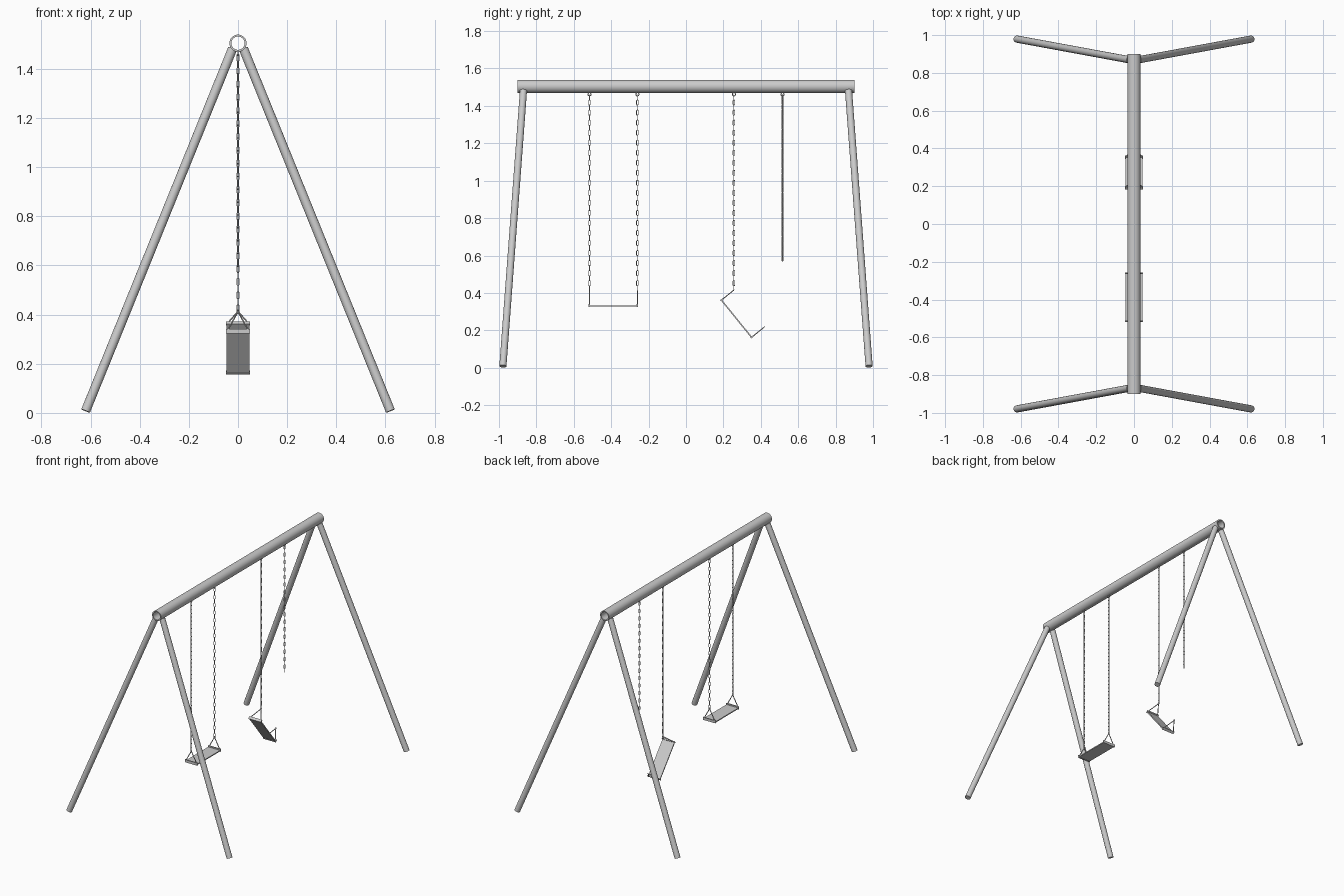
import bpy, bmesh, math
from mathutils import Vector, Matrix

if "Cube" in bpy.data.objects:
    bpy.data.objects.remove(bpy.data.objects["Cube"])


def material(name, v):
    m = bpy.data.materials.new(name)
    m.diffuse_color = (v, v, v, 1)
    m.use_nodes = True
    m.node_tree.nodes["Principled BSDF"].inputs["Base Color"].default_value = m.diffuse_color
    return m


STEEL = material("grey_steel", 0.60)


def finish(bm, name, mat=STEEL):
    bmesh.ops.recalc_face_normals(bm, faces=bm.faces)
    me = bpy.data.meshes.new(name)
    bm.to_mesh(me)
    bm.free()
    ob = bpy.data.objects.new(name, me)
    bpy.context.collection.objects.link(ob)
    me.materials.append(mat)
    bpy.context.view_layer.objects.active = ob
    ob.select_set(True)
    bpy.ops.object.shade_smooth_by_angle(angle=math.radians(35))
    ob.select_set(False)
    return ob


def rod(bm, a, b, r, seg=10):
    a, b = Vector(a), Vector(b)
    d = b - a
    M = Matrix.Translation((a + b) / 2) @ d.to_track_quat('Z', 'Y').to_matrix().to_4x4()
    bmesh.ops.create_cone(bm, cap_ends=True, segments=seg, radius1=r, radius2=r,
                          depth=d.length, matrix=M)


def box(bm, center, size, M):
    bmesh.ops.create_cube(bm, size=1, matrix=M @ Matrix.Translation(center)
                          @ Matrix.Diagonal((*size, 1)))


def link(bm, M, half_w, half_l, wire, n=12, k=6):
    """Stadium-shaped ring in the local xz plane."""
    rings = []
    for i in range(n):
        t = 2 * math.pi * (i + 0.5) / n
        c, s = math.cos(t), math.sin(t)
        shift = math.copysign(half_l - half_w, s)
        ring = []
        for j in range(k):
            p = 2 * math.pi * j / k
            r = half_w - wire + wire * math.cos(p)
            ring.append(bm.verts.new(M @ Vector((r * c, wire * math.sin(p), r * s + shift))))
        rings.append(ring)
    for i in range(n):
        A, B = rings[i], rings[(i + 1) % n]
        for j in range(k):
            bm.faces.new((A[j], A[(j + 1) % k], B[(j + 1) % k], B[j]))


# Hollow top beam
bm = bmesh.new()
N, rings = 32, []
for y, r in ((-0.90, 0.035), (0.90, 0.035), (0.90, 0.027), (-0.90, 0.027)):
    rings.append([bm.verts.new((r * math.cos(2 * math.pi * i / N), y,
                                1.504 + r * math.sin(2 * math.pi * i / N))) for i in range(N)])
for a in range(4):
    A, B = rings[a], rings[(a + 1) % 4]
    for i in range(N):
        bm.faces.new((A[i], A[(i + 1) % N], B[(i + 1) % N], B[i]))
finish(bm, "top_beam")

# Splayed legs
for sx in (-1, 1):
    for sy in (-1, 1):
        bm = bmesh.new()
        rod(bm, (sx * 0.022, sy * 0.869, 1.482), (sx * 0.62, sy * 0.979, 0.008), 0.019, 24)
        finish(bm, "leg")


# Chains with an eyelet under the beam
def chain(y, z_end, turn):
    bm = bmesh.new()
    link(bm, Matrix.Translation((0, y, 1.462)) @ Matrix.Rotation(math.pi / 2, 4, 'Z'),
         0.011, 0.0112, 0.0025)
    top = 1.458
    count = round((top - z_end) / 0.0265)
    pitch = (top - z_end) / count
    for i in range(count):
        M = (Matrix.Translation((0, y, top - (i + 0.5) * pitch))
             @ Matrix.Rotation(turn + (i % 2) * math.pi / 2, 4, 'Z'))
        link(bm, M, 0.0065, pitch / 2 + 0.0025, 0.002)
    finish(bm, "chain")


for y, z, turn in ((-0.516, 0.412, 0), (-0.26, 0.412, 0), (0.256, 0.412, 0),
                   (0.516, 0.57, math.pi / 4)):
    chain(y, z, turn)


# Seat board with end bars and triangular hangers
def seat(y, z, tilt):
    M = Matrix.Translation((0, y, z)) @ Matrix.Rotation(tilt, 4, 'X')
    bm = bmesh.new()
    box(bm, (0, 0, 0), (0.092, 0.258, 0.007), M)
    finish(bm, "seat")
    bm = bmesh.new()
    for s in (-1, 1):
        e = s * 0.128
        box(bm, (0, e, 0.003), (0.096, 0.008, 0.018), M)
        apex = M @ Vector((0, e, 0.082))
        for sx in (-1, 1):
            rod(bm, M @ Vector((sx * 0.042, e, 0.006)), apex, 0.0028, 8)
        link(bm, Matrix.Translation(apex) @ Matrix.Rotation(tilt, 4, 'X'), 0.006, 0.009, 0.002)
    finish(bm, "seat_hanger")


seat(-0.388, 0.330, 0)
seat(0.270, 0.262, math.radians(-51))
